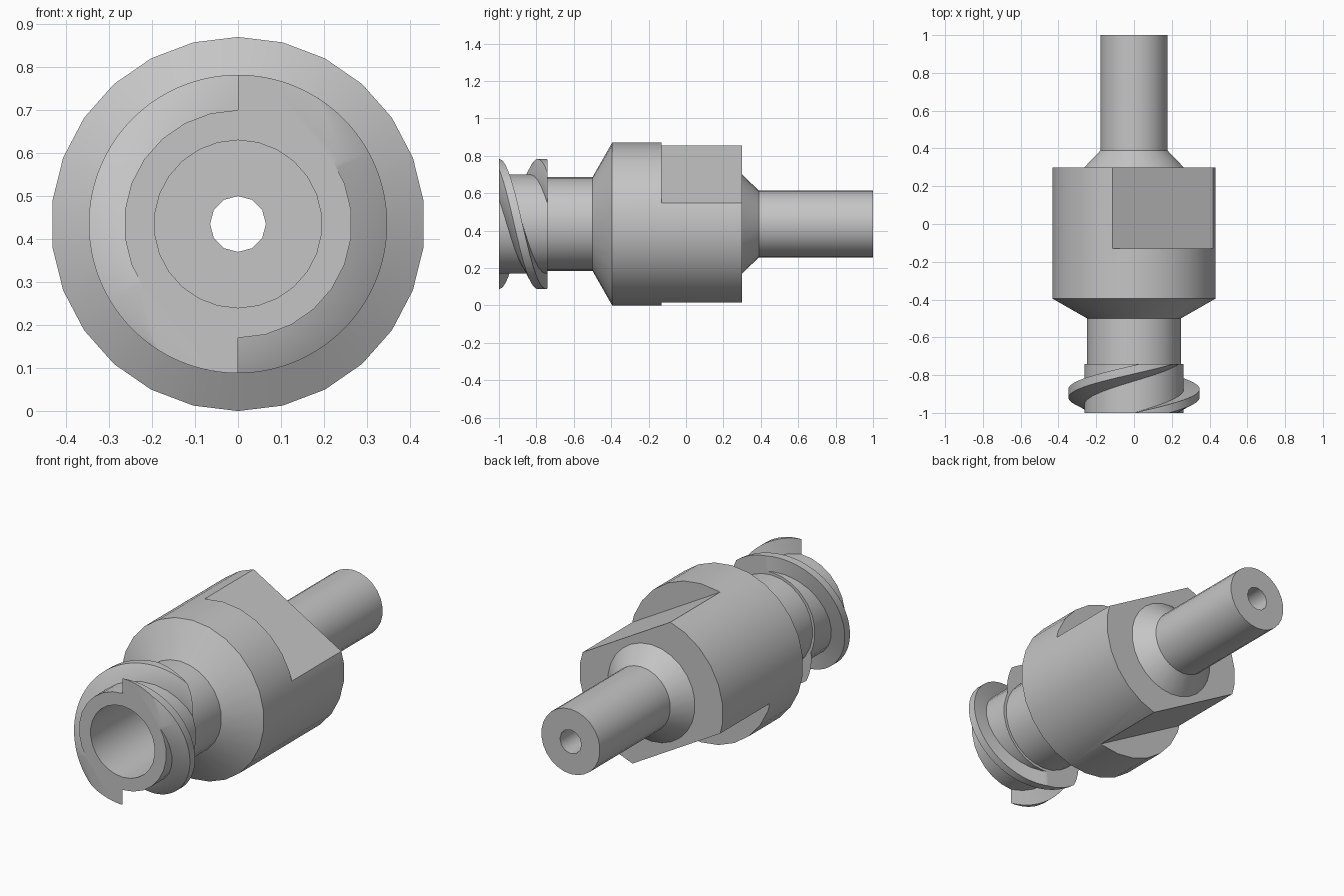
import bpy, bmesh, math
from mathutils import Matrix, Vector

cube = bpy.data.objects.get("Cube")
if cube:
    bpy.data.objects.remove(cube, do_unlink=True)

R = 0.435            # body radius, also the height of the axis
FRONT, STEP = -1.0, -0.74
SIDES = 26

grey = bpy.data.materials.new("plain_grey")
grey.use_nodes = True
colour = (0.56, 0.56, 0.56, 1)
grey.diffuse_color = colour
grey.node_tree.nodes["Principled BSDF"].inputs["Base Color"].default_value = colour


def ring_point(radius, angle, y):
    return Vector((radius * math.cos(angle), y, R + radius * math.sin(angle)))


def finish(name, bm):
    bmesh.ops.recalc_face_normals(bm, faces=bm.faces)
    mesh = bpy.data.meshes.new(name)
    bm.to_mesh(mesh)
    bm.free()
    mesh.materials.append(grey)
    ob = bpy.data.objects.new(name, mesh)
    bpy.context.collection.objects.link(ob)
    return ob


def activate(ob):
    bpy.ops.object.select_all(action="DESELECT")
    ob.select_set(True)
    bpy.context.view_layer.objects.active = ob


def smooth(ob):
    activate(ob)
    bpy.ops.object.shade_smooth_by_angle(angle=math.radians(35))


def lathe(name, profile, sides=SIDES):
    """Solid of revolution about the y axis from (y, radius) pairs."""
    bm = bmesh.new()
    rings = [[bm.verts.new(ring_point(r, math.pi / 2 + math.tau * i / sides, y))
              for i in range(sides)] for y, r in profile]
    for a, b in zip(rings, rings[1:]):
        for i in range(sides):
            j = (i + 1) % sides
            bm.faces.new((a[i], a[j], b[j], b[i]))
    bm.faces.new(rings[0])
    bm.faces.new(rings[-1])
    return finish(name, bm)


def cut(target, cutter):
    cutter.hide_render = True
    mod = target.modifiers.new("cut", "BOOLEAN")
    mod.operation, mod.solver, mod.object = "DIFFERENCE", "EXACT", cutter
    activate(target)
    bpy.ops.object.modifier_apply(modifier=mod.name)
    bpy.data.objects.remove(cutter, do_unlink=True)


def flat_cutter(turn):
    """Block whose inner face lies on a wrench flat."""
    bm = bmesh.new()
    place = (Matrix.Translation((0, 0, R)) @ Matrix.Rotation(turn, 4, "Y")
             @ Matrix.Translation((0, 0.12, 0.505)) @ Matrix.Diagonal((1.2, 0.5, 0.4, 1)))
    bmesh.ops.create_cube(bm, size=1, matrix=place)
    return finish("flat_cutter", bm)


def thread(name, start):
    """Half-turn buttress thread, trimmed at the front face and the step."""
    # (offset behind the rear flank, radius)
    section = [(0, 0.258), (0, 0.347), (-0.045, 0.347), (-0.084, 0.264), (-0.084, 0.258)]
    bm = bmesh.new()
    rows, steps = [], 91
    for k in range(steps + 1):
        turn = math.radians(-10 + 270 * k / steps)
        rear = FRONT + 0.252 * turn / math.pi
        rows.append([bm.verts.new(ring_point(r, start - turn, rear + o)) for o, r in section])
    n = len(section)
    for a, b in zip(rows, rows[1:]):
        for i in range(n):
            j = (i + 1) % n
            bm.faces.new((a[i], a[j], b[j], b[i]))
    bm.faces.new(rows[0])
    bm.faces.new(rows[-1])
    for y, side in ((FRONT, -1), (STEP, 1)):
        cut_geom = bmesh.ops.bisect_plane(
            bm, geom=bm.verts[:] + bm.edges[:] + bm.faces[:], dist=1e-6,
            plane_co=(0, y, 0), plane_no=(0, side, 0), clear_outer=True)["geom_cut"]
        edges = [e for e in cut_geom if isinstance(e, bmesh.types.BMEdge)]
        bmesh.ops.edgenet_fill(bm, edges=edges)
    return finish(name, bm)


# Body with collar, neck, shoulders and rear tube
body = lathe("connector_body", [
    (FRONT, 0.265), (STEP, 0.265), (STEP, 0.25), (-0.5, 0.25), (-0.395, R),
    (0.3, R), (0.3, 0.265), (0.39, 0.178), (1.0, 0.178)])

# Wrench flats on opposite sides
for turn in (math.radians(30), math.radians(210)):
    cut(body, flat_cutter(turn))

# Wide front socket and narrow through hole
cut(body, lathe("socket_cutter", [(-1.1, 0.195), (-0.25, 0.195)]))
cut(body, lathe("hole_cutter", [(-0.4, 0.065), (1.1, 0.065)], 12))
smooth(body)

# Two-start locking thread
for name, start in (("upper_thread", math.pi / 2), ("lower_thread", -math.pi / 2)):
    smooth(thread(name, start))
